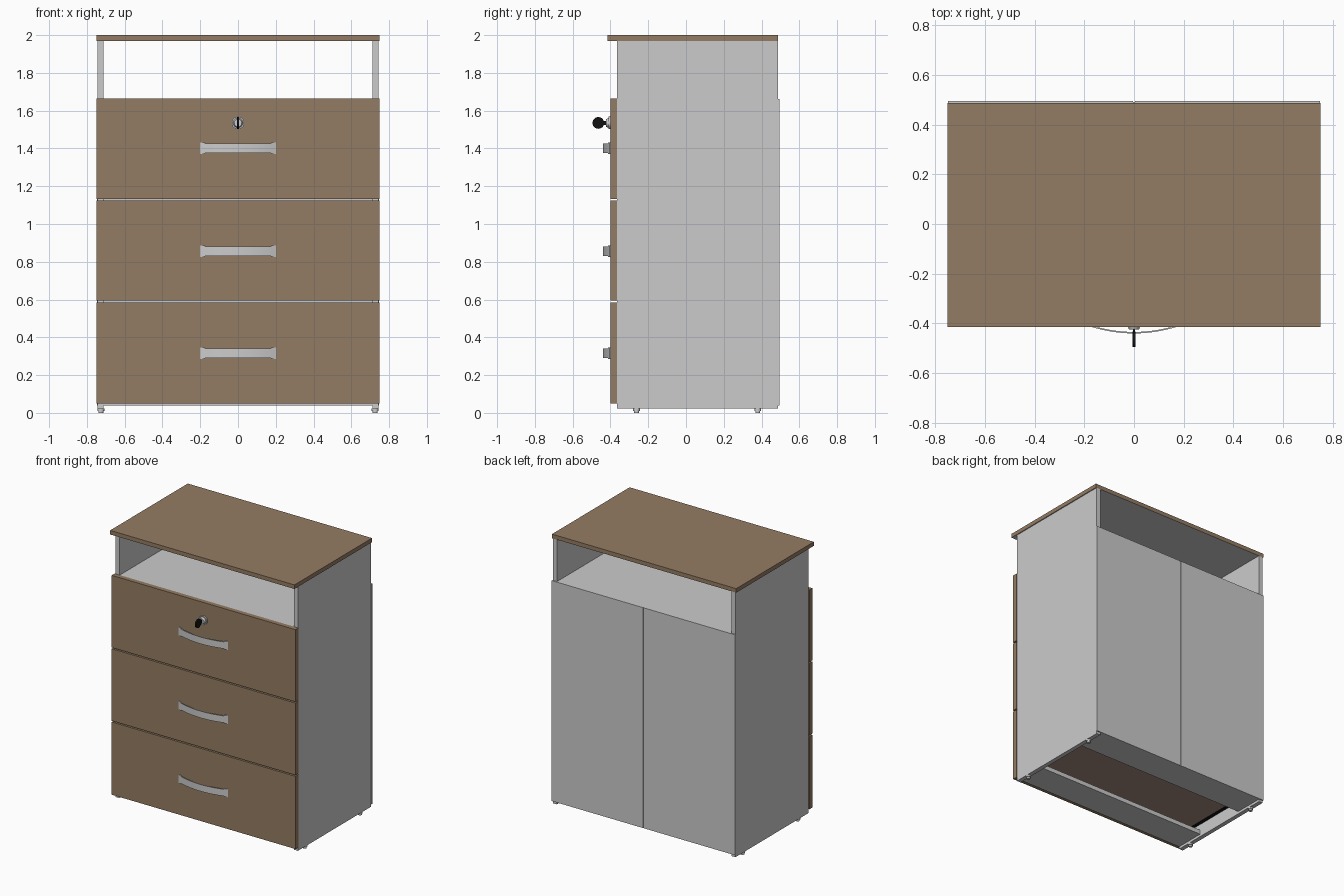
import bpy
import bmesh
import math
from mathutils import Matrix

if "Cube" in bpy.data.objects:
    bpy.data.objects.remove(bpy.data.objects["Cube"])


def material(name, color):
    m = bpy.data.materials.new(name)
    m.diffuse_color = (*color, 1)
    m.use_nodes = True
    m.node_tree.nodes["Principled BSDF"].inputs["Base Color"].default_value = m.diffuse_color
    return m


BROWN = material("brown_wood", (0.295, 0.20, 0.125))
GREY = material("light_grey", (0.60, 0.60, 0.60))
BOARD = material("drawer_bottom_brown", (0.37, 0.26, 0.22))
BLACK = material("black", (0.006, 0.006, 0.006))


def add_object(name, bm, mat):
    bmesh.ops.recalc_face_normals(bm, faces=bm.faces[:])
    me = bpy.data.meshes.new(name)
    bm.to_mesh(me)
    bm.free()
    me.materials.append(mat)
    ob = bpy.data.objects.new(name, me)
    bpy.context.collection.objects.link(ob)
    return ob


def box(name, x, y, z, mat):
    """Box from (min, max) pairs."""
    bm = bmesh.new()
    bmesh.ops.create_cube(bm, size=1)
    for v in bm.verts:
        v.co = [r[0] if c < 0 else r[1] for c, r in zip(v.co, (x, y, z))]
    return add_object(name, bm, mat)


def cylinder(name, center, radius, depth, axis, mat, radius2=None):
    rot = {"x": Matrix.Rotation(math.pi / 2, 4, "Y"),
           "y": Matrix.Rotation(math.pi / 2, 4, "X"),
           "z": Matrix.Identity(4)}[axis]
    bm = bmesh.new()
    bmesh.ops.create_cone(bm, cap_ends=True, segments=24, radius1=radius,
                          radius2=radius if radius2 is None else radius2,
                          depth=depth, matrix=Matrix.Translation(center) @ rot)
    ob = add_object(name, bm, mat)
    smooth(ob)
    return ob


def smooth(ob):
    bpy.ops.object.select_all(action="DESELECT")
    ob.select_set(True)
    bpy.context.view_layer.objects.active = ob
    bpy.ops.object.shade_smooth_by_angle(angle=math.radians(30))


def span(sign, a, b):
    return tuple(sorted((sign * a, sign * b)))


def bow_handle(name, z):
    """Shallow arched strap, slightly taller at its two ends."""
    xs = [-0.2, -0.176, -0.174] + [-0.15 + 0.025 * i for i in range(13)] + [0.174, 0.176, 0.2]
    bm = bmesh.new()
    rings = []
    for x in xs:
        y = -0.401 - 0.036 * (1 - (x / 0.2) ** 2)
        h = 0.03 if abs(x) > 0.175 else 0.025
        rings.append([bm.verts.new((x, y + dy, z + dz)) for dy, dz in
                      ((-0.003, -h), (-0.003, h), (0.003, h), (0.003, -h))])
    for a, b in zip(rings, rings[1:]):
        for i in range(4):
            j = (i + 1) % 4
            bm.faces.new((a[i], a[j], b[j], b[i]))
    bm.faces.new(rings[0])
    bm.faces.new(rings[-1])
    smooth(add_object(name, bm, GREY))


# Table top with a grey underside
top = box("top_board", (-0.75, 0.75), (-0.415, 0.487), (1.97, 2.0), BROWN)
top.data.materials.append(GREY)
for p in top.data.polygons:
    if p.normal.z < -0.5:
        p.material_index = 1

# Carcass: sides, back halves, feet
for side, s in (("left", -1), ("right", 1)):
    box(side + "_side_panel", span(s, 0.711, 0.743), (-0.365, 0.487), (0.022, 1.97), GREY)
    box(side + "_back_panel", span(s, 0.004, 0.747), (0.487, 0.495), (0.04, 1.662), GREY)
    for end, y in (("front", -0.262), ("back", 0.38)):
        cylinder(f"{side}_{end}_foot", (s * 0.726, y, 0.017), 0.018, 0.012, "z", GREY)
        cylinder(f"{side}_{end}_foot_pad", (s * 0.726, y, 0.006), 0.013, 0.012, "z", GREY)
box("back_joint_strip", (-0.006, 0.006), (0.484, 0.490), (0.04, 1.662), GREY)

# Shelf and bottom rails
box("open_shelf", (-0.711, 0.711), (-0.365, 0.487), (1.63, 1.66), GREY)
box("front_bottom_rail", (-0.711, 0.711), (-0.365, -0.14), (0.04, 0.072), GREY)
box("back_bottom_rail", (-0.711, 0.711), (0.265, 0.487), (0.04, 0.072), GREY)

# Drawers: front, tray, slides and handle
for n, (z0, z1, hz) in enumerate(((0.05, 0.585, 0.316), (0.594, 1.124, 0.856),
                                  (1.133, 1.664, 1.401)), 1):
    d = f"drawer_{n}_"
    box(d + "front", (-0.748, 0.748), (-0.40, -0.366), (z0, z1), BROWN)
    low, high = z0 + 0.065, z0 + 0.43
    box(d + "bottom", (-0.68, 0.68), (-0.366, 0.44), (low, low + 0.008), BOARD)
    box(d + "back", (-0.66, 0.66), (0.415, 0.44), (low + 0.008, high), GREY)
    for side, s in (("left", -1), ("right", 1)):
        box(d + side + "_wall", span(s, 0.66, 0.685), (-0.366, 0.44), (low + 0.008, high), GREY)
        box(d + side + "_slide", span(s, 0.685, 0.711), (-0.355, 0.43),
            (low + 0.002, low + 0.035), BLACK)
    bow_handle(d + "handle", hz)

# Lock with inserted key
LZ = 1.535
cylinder("lock_flange", (0, -0.405, LZ), 0.033, 0.012, "y", GREY)
cylinder("lock_barrel", (0, -0.417, LZ), 0.026, 0.014, "y", GREY, 0.02)
box("key_shank", (-0.005, 0.005), (-0.445, -0.42), (LZ - 0.011, LZ + 0.011), BLACK)
cylinder("key_head", (0, -0.464, LZ), 0.031, 0.011, "x", BLACK)
